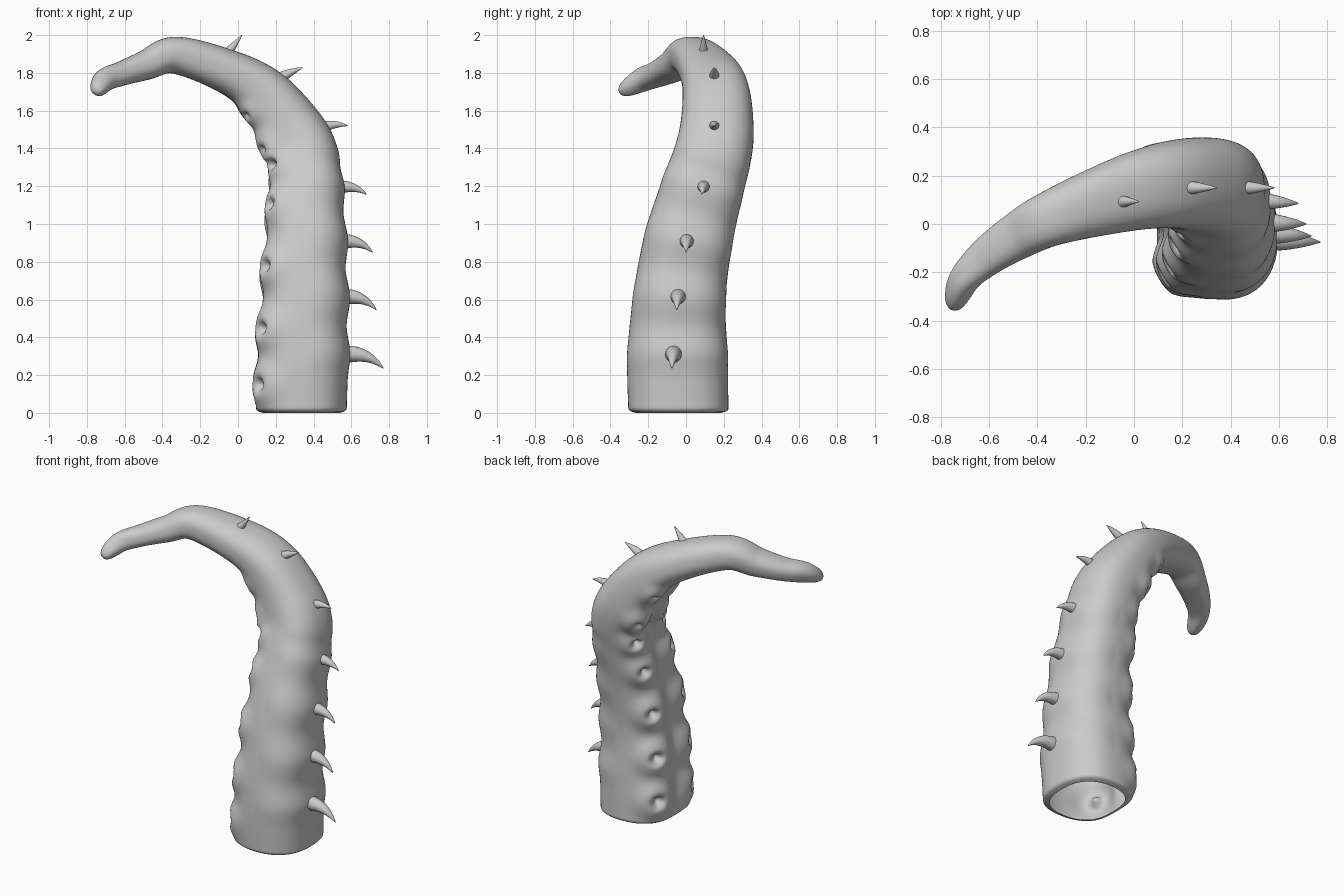
import bpy, bmesh
from math import sin, cos, pi, sqrt, exp, radians
from mathutils import Vector

if "Cube" in bpy.data.objects:
    bpy.data.objects.remove(bpy.data.objects["Cube"])

# Centreline stations: x, y, z, half depth (spike-sucker direction), half width
STATIONS = [
    (.335, -.040, .00, .240, .265), (.342, -.045, .30, .240, .265),
    (.352, -.035, .60, .228, .245), (.357, .010, .90, .214, .233),
    (.362, .085, 1.18, .194, .217), (.352, .140, 1.36, .180, .205),
    (.272, .163, 1.50, .180, .195), (.138, .160, 1.682, .148, .178),
    (-.045, .122, 1.800, .120, .155), (-.330, .028, 1.893, .098, .116),
    (-.490, -.055, 1.840, .078, .096), (-.620, -.145, 1.795, .064, .078),
    (-.705, -.235, 1.762, .060, .060), (-.750, -.352, 1.697, .045, .042)]
N = len(STATIONS) - 1


def spline(t):
    """Catmull-Rom through the stations; gives position and half sizes."""
    i = min(int(t), N - 1)
    f = t - i
    p = [STATIONS[max(0, min(N, j))] for j in range(i - 1, i + 3)]
    v = [.5 * (2 * b + (c - a) * f + (2 * a - 5 * b + 4 * c - d) * f * f
               + (3 * b - a - 3 * c + d) * f ** 3) for a, b, c, d in zip(*p)]
    return Vector(v[:3]), v[3], v[4]


def frame(t):
    tan = (spline(min(N, t + .3))[0] - spline(max(0, t - .3))[0]).normalized()
    if t < .5:
        tan = Vector((0, 0, 1))
    side = Vector((0, 1, 0))
    side = (side - tan * side.dot(tan)).normalized()
    return side.cross(tan), side


def surface(t, ang):
    """Smooth boxy-oval skin point and its outward direction."""
    c, a, b = spline(t)
    out, side = frame(t)
    ca, sa = cos(ang), sin(ang)
    r = (abs(ca) ** 2.4 + abs(sa) ** 2.4) ** (-1 / 2.4)
    if t > N - 1:                      # rounded tip
        r *= sqrt(max(0, 1 - (t - N + 1) ** 3))
    if t < .13:                        # rounded base rim
        r *= 1 - .15 * (1 - t / .13) ** 2.5
    offset = (out * a * ca + side * b * sa) * r
    return c + offset, (offset.normalized() if offset.length > 1e-6 else out)


def make_object(name, rings):
    bm = bmesh.new()
    grid = [[bm.verts.new(p) for p in ring] for ring in rings]
    m = len(grid[0])
    for r0, r1 in zip(grid, grid[1:]):
        for j in range(m):
            bm.faces.new((r0[j], r0[(j + 1) % m], r1[(j + 1) % m], r1[j]))
    bm.faces.new(grid[-1])
    me = bpy.data.meshes.new(name)
    for f in bm.faces:
        f.smooth = True
    bm.to_mesh(me)
    bm.free()
    ob = bpy.data.objects.new(name, me)
    bpy.context.collection.objects.link(ob)
    return ob


# Two rows of suckers: centre on the skin, size, hole depth
suckers = []
for t in (.55, 1.45, 2.5, 3.55, 4.5, 5.9, 7.0):
    size = spline(t)[1] / .23
    for s in (-1, 1):
        suckers.append((surface(t, pi + s * radians(35))[0], size,
                        .066 if t < 5 else .035))

# Swellings behind the spikes
swells = [(1.05, .014), (2.05, .014), (3.05, .013), (4.05, .010)]

# Tentacle: open hollow skin with suckers pressed into it
rings = []
ROWS, SEGS = 260, 112
for i in range(ROWS + 1):
    t = min(N * i / ROWS, N - .003)
    ring = []
    for j in range(SEGS):
        ang = 2 * pi * j / SEGS
        p, n = surface(t, ang)
        h = 0
        for c, s, deep in suckers:
            d = (p - c).length / s
            if d < .35:
                h += s * (.041 * exp(-(d / .115) ** 3) - deep * exp(-(d / .03) ** 2))
        # groove between sucker rows
        if .1 < t < 9:
            h -= .018 * exp(-((ang - pi) / .28) ** 2) * min(1, (t - .1) * 2, (9 - t) / 3)
        # swellings fade around the sides
        for ts, amp in swells:
            h += (amp * exp(-((t - ts) / .25) ** 2) - amp * .5 * exp(-((t - ts - .5) / .2) ** 2)) \
                * max(0, cos(ang)) ** .7
        ring.append(p + n * h)
    rings.append(ring)
make_object("tentacle", rings)

# Spikes: root, tip, root radius, upward bow
SPIKES = [
    ((.56, -.065, .308), (.770, -.075, .235), .044, .055),
    ((.55, -.040, .612), (.732, -.050, .545), .041, .05),
    ((.54, .005, .905), (.712, .000, .850), .038, .045),
    ((.52, .095, 1.193), (.680, .085, 1.157), .033, .035),
    ((.42, .150, 1.505), (.580, .150, 1.520), .029, .025),
    ((.19, .150, 1.755), (.342, .150, 1.828), .030, .012),
    ((-.09, .093, 1.870), (.020, .093, 2.000), .032, -.02)]
for k, (root, tip, rad, bow) in enumerate(SPIKES):
    a, b = Vector(root), Vector(tip)
    mid = (a + b) / 2 + Vector((bow * .4, 0, bow))
    rings = []
    for i in range(13):
        f = i / 12
        c = a * (1 - f) ** 2 + mid * 2 * f * (1 - f) + b * f * f
        tan = ((mid - a) * (1 - f) + (b - mid) * f).normalized()
        side = Vector((0, 1, 0))
        side = (side - tan * side.dot(tan)).normalized()
        up = side.cross(tan)
        r = rad * (1 - f ** 1.5) + .002
        rings.append([c + (up * cos(q) + side * sin(q)) * r
                      for q in (2 * pi * j / 20 for j in range(20))])
    make_object(f"spike_{k + 1}", rings)
